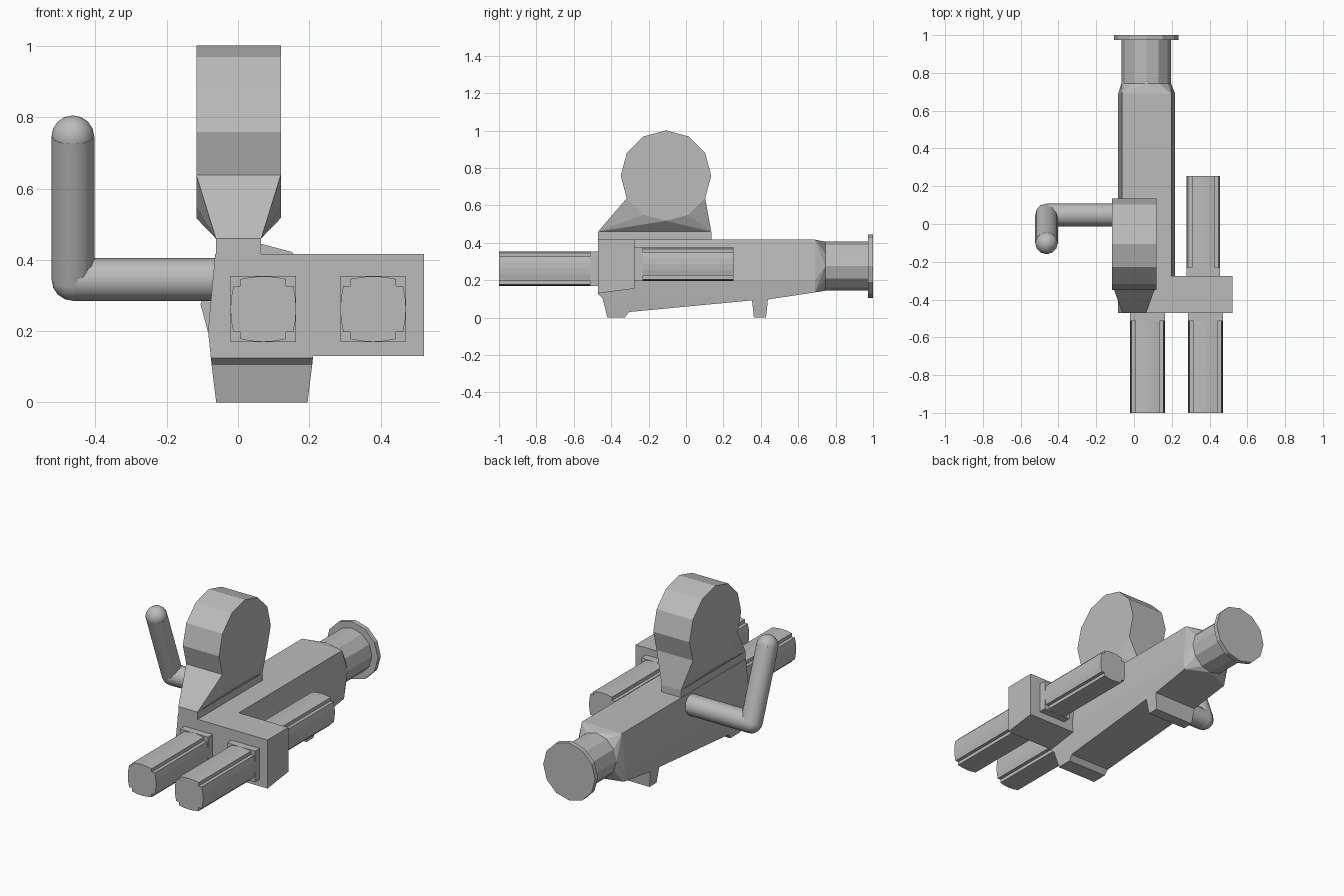
import bpy, bmesh, math
from mathutils import Vector

cube = bpy.data.objects.get("Cube")
if cube:
    bpy.data.objects.remove(cube, do_unlink=True)

grey = bpy.data.materials.new("plain_grey")
grey.use_nodes = True
COLOUR = (0.5, 0.5, 0.5, 1)
grey.diffuse_color = COLOUR
grey.node_tree.nodes["Principled BSDF"].inputs["Base Color"].default_value = COLOUR


def finish(name, bm):
    bmesh.ops.recalc_face_normals(bm, faces=bm.faces)
    mesh = bpy.data.meshes.new(name)
    bm.to_mesh(mesh)
    bm.free()
    mesh.materials.append(grey)
    obj = bpy.data.objects.new(name, mesh)
    bpy.context.collection.objects.link(obj)
    return obj


def loft(name, rings):
    """Skin a list of equal-length closed rings and cap both ends."""
    bm = bmesh.new()
    rows = [[bm.verts.new(p) for p in ring] for ring in rings]
    for a, b in zip(rows, rows[1:]):
        for i in range(len(a)):
            j = (i + 1) % len(a)
            bm.faces.new((a[i], a[j], b[j], b[i]))
    bm.faces.new(rows[0])
    bm.faces.new(rows[-1])
    return finish(name, bm)


def hull(name, points):
    bm = bmesh.new()
    for p in points:
        bm.verts.new(p)
    res = bmesh.ops.convex_hull(bm, input=bm.verts)
    junk = {g for g in res["geom_interior"] + res["geom_unused"]
            if isinstance(g, bmesh.types.BMVert)}
    bmesh.ops.delete(bm, geom=list(junk), context='VERTS')
    bmesh.ops.dissolve_limit(bm, angle_limit=0.01, verts=bm.verts, edges=bm.edges)
    return finish(name, bm)


def circle(cx, cz, r, n=12):
    return [(cx + r * math.sin(math.tau * i / n), cz + r * math.cos(math.tau * i / n))
            for i in range(n)]


def along_y(name, profile, y0, y1):
    return loft(name, [[(x, y, z) for x, z in profile] for y in (y0, y1)])


# Main body: slightly barrel-sided sections along y, with a rising underside
MID = 0.067
TOP = 0.417


def half_width(z):
    stops = [(0, 0.128), (0.105, 0.141), (0.2, 0.151), (TOP, 0.131)]
    for (z0, w0), (z1, w1) in zip(stops, stops[1:]):
        if z <= z1:
            return w0 + (w1 - w0) * (z - z0) / (z1 - z0)
    return stops[-1][1]


def section(y, bottom):
    levels = [bottom, max(bottom, 0.105) + 0.002, 0.2, TOP]
    right = [(MID + half_width(z), y, z) for z in levels]
    left = [(MID - half_width(z), y, z) for z in reversed(levels)]
    return right + left


underside = [(-0.47, 0.125), (-0.447, 0.105), (-0.42, 0), (-0.327, 0), (-0.305, 0.03),
             (0.353, 0.092), (0.363, 0), (0.428, 0), (0.438, 0.097), (0.69, 0.135)]
loft("main_body", [section(y, z) for y, z in underside])

# Rear taper, barrel and end flange
barrel = circle(MID - 0.002, 0.275, 0.131)
hull("rear_taper", section(0.69, 0.135) + [(x, 0.745, z) for x, z in barrel])
along_y("rear_barrel", barrel, 0.72, 0.98)
along_y("rear_flange", circle(MID - 0.002, 0.275, 0.17), 0.973, 1.0)

# Side block carrying the outer tubes
loft("side_block", [[(x, -0.47, 0.13), (x, -0.275, 0.155), (x, -0.275, TOP), (x, -0.47, TOP)]
                    for x in (0.1, 0.522)])


# Square tubes with notched corners and gently bowed sides, on plain collars
def notched(cx, cz, h, notch=0.028, bow=0.008):
    k = h - notch
    side = [(k, h - bow), (k * 0.5, h - bow * 0.25), (0, h),
            (-k * 0.5, h - bow * 0.25), (-k, h - bow), (-k, k)]
    pts = []
    for turn in range(4):
        c, s = ((1, 0), (0, 1), (-1, 0), (0, -1))[turn]
        pts += [(cx + x * c - z * s, cz + x * s + z * c) for x, z in side]
    return pts


def square(cx, cz, h):
    return [(cx + a * h, cz + b * h) for a, b in ((-1, -1), (1, -1), (1, 1), (-1, 1))]


tubes = [("front_inner", 0.071, 0.262, 0.092, -0.46, -0.513, -1.0),
         ("front_outer", 0.379, 0.262, 0.092, -0.46, -0.513, -1.0),
         ("rear_outer", 0.367, 0.286, 0.089, -0.285, -0.23, 0.255)]
for name, cx, cz, h, root, collar, end in tubes:
    along_y(name + "_collar", square(cx, cz, h), root, collar)
    along_y(name + "_tube", notched(cx, cz, h), collar, end)

# Drum, its flared neck and the mounting rail
drum = circle(-0.107, 0.759, 0.242)
loft("drum", [[(x, y, z) for y, z in drum] for x in (-0.117, 0.12)])
rail = [(x, y) for x in (-0.062, 0.065) for y in (-0.47, 0.135)]
lower = [(x, y, z) for x in (-0.117, 0.12) for y, z in drum if z < 0.65]
hull("drum_neck", [(x, y, 0.46) for x, y in rail] + lower)
hull("drum_rail", [(x, y, z) for x, y in rail for z in (0.4, 0.46)])

# Crank handle: arm, grip, rounded elbow and tip
R = 0.06
elbow = Vector((-0.463, 0.048, 0.345))
tip = Vector((-0.463, -0.1, 0.745))
root = Vector((0, 0.048, 0.345))


def rod(name, a, b):
    bm = bmesh.new()
    bmesh.ops.create_cone(bm, cap_ends=True, segments=12, radius1=R, radius2=R,
                          depth=(b - a).length)
    turn = (b - a).to_track_quat('Z', 'Y').to_matrix()
    bmesh.ops.rotate(bm, verts=bm.verts, matrix=turn)
    bmesh.ops.translate(bm, verts=bm.verts, vec=(a + b) / 2)
    return finish(name, bm)


def ball(name, centre):
    bm = bmesh.new()
    bmesh.ops.create_uvsphere(bm, u_segments=12, v_segments=8, radius=R)
    bmesh.ops.translate(bm, verts=bm.verts, vec=centre)
    return finish(name, bm)


handle = [rod("handle_arm", root, elbow), rod("handle_grip", elbow, tip),
          ball("handle_elbow", elbow), ball("handle_tip", tip)]
bpy.ops.object.select_all(action='DESELECT')
for obj in handle:
    obj.select_set(True)
bpy.context.view_layer.objects.active = handle[0]
bpy.ops.object.shade_smooth_by_angle(angle=math.radians(35))
